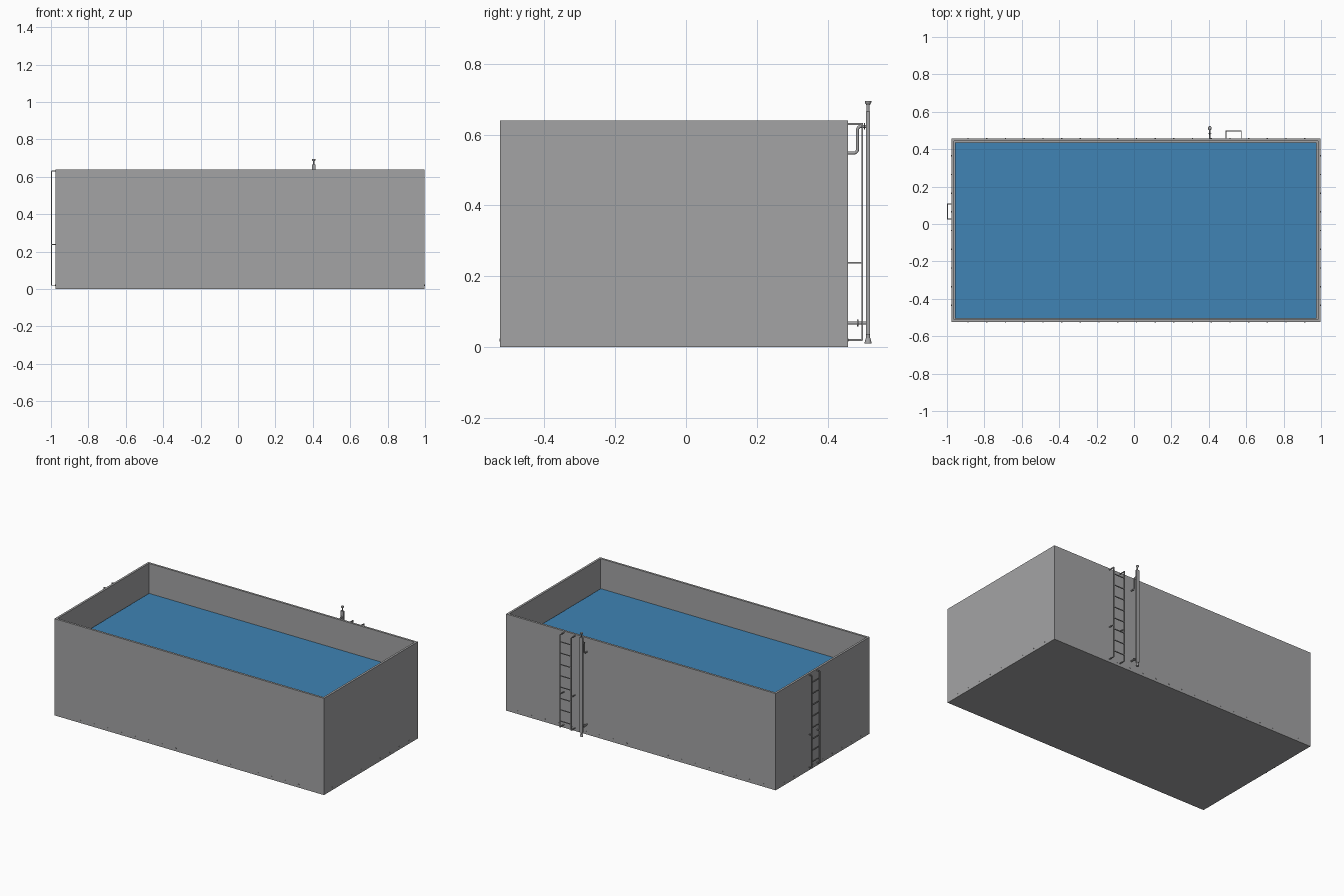
import bpy, bmesh, math
from mathutils import Vector, Matrix

if "Cube" in bpy.data.objects:
    bpy.data.objects.remove(bpy.data.objects["Cube"])


def material(name, rgb):
    m = bpy.data.materials.new(name)
    m.diffuse_color = (*rgb, 1)
    m.use_nodes = True
    m.node_tree.nodes["Principled BSDF"].inputs["Base Color"].default_value = m.diffuse_color
    return m


GREY = material("steel grey", (0.37, 0.37, 0.375))
BLUE = material("water blue", (0.05, 0.23, 0.46))

X0, X1, Y0, Y1, TOP = -0.977, 0.997, -0.525, 0.457, 0.64
WALL, WATER = 0.02, 0.445


def finish(name, bm, mat, smooth=False):
    me = bpy.data.meshes.new(name)
    bm.to_mesh(me)
    bm.free()
    me.materials.append(mat)
    ob = bpy.data.objects.new(name, me)
    bpy.context.collection.objects.link(ob)
    if smooth:
        bpy.context.view_layer.objects.active = ob
        ob.select_set(True)
        bpy.ops.object.shade_smooth_by_angle(angle=math.radians(40))
        ob.select_set(False)
    return ob


def box(bm, lo, hi):
    lo, hi = Vector(lo), Vector(hi)
    m = Matrix.Translation((lo + hi) / 2) @ Matrix.Diagonal((*(hi - lo), 1))
    return bmesh.ops.create_cube(bm, size=1, matrix=m)["verts"]


def cone(bm, a, b, r1, r2, n=16):
    a, b = Vector(a), Vector(b)
    d = b - a
    m = Matrix.Translation((a + b) / 2) @ d.to_track_quat('Z', 'Y').to_matrix().to_4x4()
    bmesh.ops.create_cone(bm, cap_ends=True, segments=n, radius1=r1, radius2=r2,
                          depth=d.length, matrix=m)


# Open tank: box whose top face is inset and pushed down to the floor
bm = bmesh.new()
box(bm, (X0, Y0, 0), (X1, Y1, TOP))
top = max(bm.faces, key=lambda f: f.calc_center_median().z)
bmesh.ops.inset_region(bm, faces=[top], thickness=WALL)
floor = bmesh.ops.extrude_face_region(bm, geom=[top])["geom"]
bmesh.ops.translate(bm, vec=(0, 0, 0.01 - TOP),
                    verts=[v for v in floor if isinstance(v, bmesh.types.BMVert)])
if top.is_valid:
    bmesh.ops.delete(bm, geom=[top], context='FACES_ONLY')
bmesh.ops.recalc_face_normals(bm, faces=bm.faces)
finish("tank", bm, GREY)

# Water slab
bm = bmesh.new()
box(bm, (X0 + WALL, Y0 + WALL, WATER - 0.01), (X1 - WALL, Y1 - WALL, WATER))
finish("water", bm, BLUE)

# Anchor bolts around the foot of the walls
bm = bmesh.new()
r, out = 0.004, 0.002
for i in range(19):
    x = X0 + 0.09 + i * 0.1
    for y, s in ((Y0, -1), (Y1, 1)):
        cone(bm, (x, y - s * 0.003, 0.02), (x, y + s * out, 0.02), r, r, 6)
for i in range(9):
    y = Y0 + 0.09 + i * 0.1
    for x, s in ((X0, -1), (X1, 1)):
        cone(bm, (x - s * 0.003, y, 0.02), (x + s * out, y, 0.02), r, r, 6)
finish("anchor_bolts", bm, GREY)


# Ladders: built facing +y with the wall at y = 0, then placed
def ladder(name, width, depth, place):
    bm = bmesh.new()
    t = 0.0025
    y = depth - t
    for x in (-width / 2, width / 2):
        box(bm, (x - t, y - t, 0.018), (x + t, y + t, 0.632))
        for z in (0.02, 0.238, 0.63):
            box(bm, (x - t, -0.005, z - t), (x + t, y, z + t))
    for i in range(8):
        z = 0.06 + 0.075 * i
        box(bm, (-width / 2, y - t, z - t), (width / 2, y + t, z + t))
    bmesh.ops.transform(bm, matrix=place, verts=bm.verts)
    finish(name, bm, GREY)


ladder("back_ladder", 0.081, 0.043, Matrix.Translation((0.533, Y1, 0)))
ladder("side_ladder", 0.081, 0.023,
       Matrix.Translation((X0, 0.067, 0)) @ Matrix.Rotation(math.pi / 2, 4, 'Z'))

# Level gauge: channel, end rods and flared end caps
GX, GY = 0.405, 0.514
bm = bmesh.new()
box(bm, (GX - 0.010, GY - 0.0055, 0.035), (GX + 0.010, GY + 0.0055, 0.665))
finish("gauge_channel", bm, GREY)

bm = bmesh.new()
cone(bm, (GX, GY, 0.66), (GX, GY, 0.685), 0.004, 0.004)
cone(bm, (GX, GY, 0.683), (GX, GY, 0.690), 0.005, 0.009)
cone(bm, (GX, GY, 0.690), (GX, GY, 0.695), 0.009, 0.009)
cone(bm, (GX, GY, 0.025), (GX, GY, 0.04), 0.0055, 0.0055)
cone(bm, (GX, GY, 0.013), (GX, GY, 0.026), 0.010, 0.006)
cone(bm, (GX, GY, 0.010), (GX, GY, 0.013), 0.010, 0.010)
# Pipe flanges
cone(bm, (GX, 0.502, 0.623), (GX, 0.506, 0.623), 0.009, 0.009)
cone(bm, (GX, 0.483, 0.068), (GX, 0.487, 0.068), 0.010, 0.010)
# Straight lower pipe
cone(bm, (GX, Y1 - 0.005, 0.068), (GX, GY, 0.068), 0.0045, 0.0045)
finish("gauge_fittings", bm, GREY, True)

# Bent upper pipe, swept along a path with rounded corners
path = [(Y1 - 0.005, 0.548), (0.474, 0.548)]
for cy, cz, a0, a1 in ((0.474, 0.558, -90, 0), (0.494, 0.613, 180, 90)):
    for k in range(1, 6):
        a = math.radians(a0 + (a1 - a0) * k / 5)
        path.append((cy + 0.010 * math.cos(a), cz + 0.010 * math.sin(a)))
    if a1 == 0:
        path.append((0.484, 0.613))
path.append((GY, 0.623))
cu = bpy.data.curves.new("upper_pipe", 'CURVE')
cu.dimensions = '3D'
cu.bevel_depth = 0.0045
cu.bevel_resolution = 3
sp = cu.splines.new('POLY')
sp.points.add(len(path) - 1)
for p, (y, z) in zip(sp.points, path):
    p.co = (GX, y, z, 1)
cu.materials.append(GREY)
bpy.context.collection.objects.link(bpy.data.objects.new("upper_pipe", cu))
